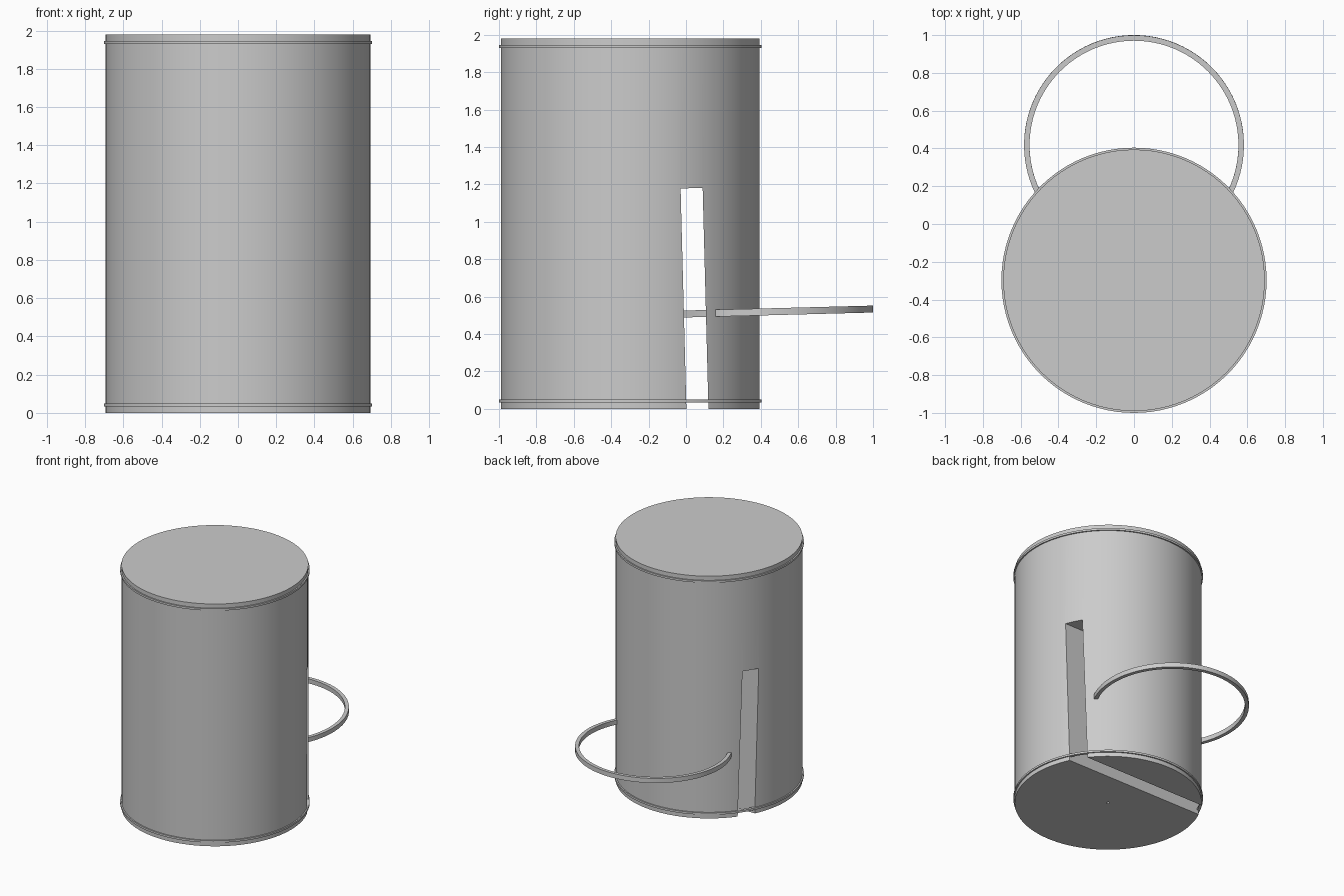
import bpy, bmesh, math
from mathutils import Matrix

cube = bpy.data.objects.get("Cube")
if cube:
    bpy.data.objects.remove(cube, do_unlink=True)

AXIS_Y, RADIUS, HEIGHT = -0.298, 0.692, 1.98
TILT = math.radians(1.5)

grey = bpy.data.materials.new("plain grey")
grey.use_nodes = True
colour = (0.6, 0.6, 0.6, 1)
grey.diffuse_color = colour
grey.node_tree.nodes["Principled BSDF"].inputs["Base Color"].default_value = colour


def add_object(name, bm):
    bmesh.ops.recalc_face_normals(bm, faces=bm.faces)
    mesh = bpy.data.meshes.new(name)
    bm.to_mesh(mesh)
    bm.free()
    mesh.materials.append(grey)
    obj = bpy.data.objects.new(name, mesh)
    bpy.context.collection.objects.link(obj)
    return obj


def cylinder(name, radius, depth, location, segments):
    bm = bmesh.new()
    bmesh.ops.create_cone(bm, cap_ends=True, segments=segments, radius1=radius,
                          radius2=radius, depth=depth,
                          matrix=Matrix.Translation(location))
    return add_object(name, bm)


def band(name, inner, outer, height, location, tilt=0.0, segments=96):
    """Ring with a rectangular section, spun about its own axis."""
    bm = bmesh.new()
    h = height / 2
    section = [bm.verts.new((r, 0, z)) for r, z in
               ((inner, -h), (outer, -h), (outer, h), (inner, h))]
    edges = [bm.edges.new((section[i], section[(i + 1) % 4])) for i in range(4)]
    bmesh.ops.spin(bm, geom=section + edges, axis=(0, 0, 1), cent=(0, 0, 0),
                   angle=math.tau, steps=segments, use_merge=True)
    bmesh.ops.remove_doubles(bm, verts=bm.verts, dist=1e-5)
    obj = add_object(name, bm)
    obj.location = location
    obj.rotation_euler.x = tilt
    return obj


def smooth(obj):
    bpy.ops.object.select_all(action='DESELECT')
    obj.select_set(True)
    bpy.context.view_layer.objects.active = obj
    bpy.ops.object.shade_smooth_by_angle(angle=math.radians(30))


# Solid drum
body = cylinder("drum_body", RADIUS, HEIGHT, (0, AXIS_Y, HEIGHT / 2), 96)

# Cutters: tilted slot through the drum, small centre hole underneath
bm = bmesh.new()
bmesh.ops.create_cube(bm, size=1, matrix=Matrix.Translation((0, 0.061, 0))
                      @ Matrix.Rotation(TILT, 4, 'X')
                      @ Matrix.Diagonal((3, 0.118, 2.36, 1)))
slot = add_object("slot_cutter", bm)
hole = cylinder("hole_cutter", 0.012, 0.2, (0, AXIS_Y, 0), 16)

bpy.context.view_layer.objects.active = body
for cutter in (slot, hole):
    mod = body.modifiers.new("cut", 'BOOLEAN')
    mod.operation = 'DIFFERENCE'
    mod.solver = 'EXACT'
    mod.object = cutter
    bpy.ops.object.modifier_apply(modifier=mod.name)
    bpy.data.objects.remove(cutter, do_unlink=True)
smooth(body)

# Thin rims near both ends, the lower one bridging the slot
for name, z in (("lower_rim", 0.042), ("upper_rim", HEIGHT - 0.042)):
    smooth(band(name, 0.68, 0.702, 0.016, (0, AXIS_Y, z)))

# Large loop passing through the back of the drum
smooth(band("back_loop", 0.553, 0.582, 0.037, (0, 0.418, 0.518), TILT))
